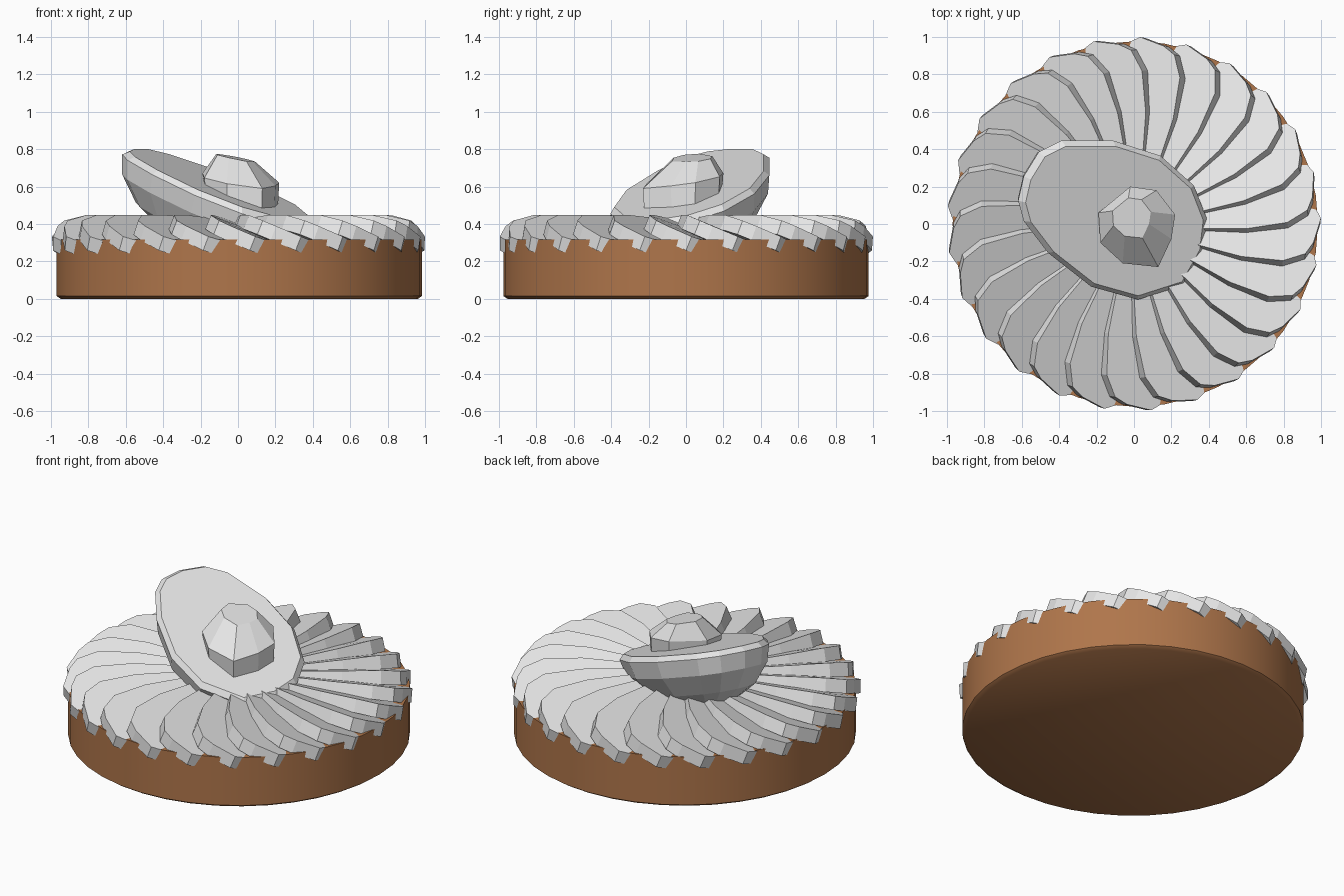
import bpy, bmesh
from math import radians, cos, sin, sqrt
from mathutils import Vector

if "Cube" in bpy.data.objects:
    bpy.data.objects.remove(bpy.data.objects["Cube"])


def material(name, rgb):
    m = bpy.data.materials.new(name)
    m.diffuse_color = (*rgb, 1)
    m.use_nodes = True
    m.node_tree.nodes["Principled BSDF"].inputs["Base Color"].default_value = m.diffuse_color
    return m


BROWN = material("baked brown", (0.43, 0.18, 0.07))
GREY = material("light grey", (0.8, 0.8, 0.8))


def loft(name, rings, mat):
    """Closed solid from a stack of rings with equal point counts."""
    bm = bmesh.new()
    vs = [[bm.verts.new(p) for p in r] for r in rings]
    n = len(rings[0])
    for a, b in zip(vs, vs[1:]):
        for i in range(n):
            j = (i + 1) % n
            bm.faces.new((a[i], a[j], b[j], b[i]))
    bm.faces.new(vs[0])
    bm.faces.new(vs[-1])
    bmesh.ops.recalc_face_normals(bm, faces=bm.faces)
    me = bpy.data.meshes.new(name)
    bm.to_mesh(me)
    bm.free()
    me.materials.append(mat)
    ob = bpy.data.objects.new(name, me)
    bpy.context.collection.objects.link(ob)
    return ob


# Round smooth base with a small bevel at the bottom
def circle(r, z, n=40):
    return [(0.007 + r * cos(radians(360 * i / n)), r * sin(radians(360 * i / n)), z)
            for i in range(n)]


base = loft("base", [circle(0.955, 0), circle(0.977, 0.015), circle(0.977, 0.318)], BROWN)
bpy.context.view_layer.objects.active = base
base.select_set(True)
bpy.ops.object.shade_smooth_by_angle(angle=radians(35))
base.select_set(False)

# Overlapping tilted fruit slices: (radius, angle from the slice axis)
SLICE = [(0.2, -14), (0.4, -11), (0.6, -10), (0.82, -7), (0.93, -3), (0.965, 1),
         (1.0, 8.5), (0.97, 12.5), (0.8, 13), (0.6, 12), (0.4, 12), (0.2, 10)]
COUNT, SLOPE, THICK = 25, 0.4, 0.08
normal = Vector((0, SLOPE, 1)).normalized()
top = []
for r, a in SLICE:
    t = r * sin(radians(a))
    drop = 0.05 * max(0, (r - 0.85) / 0.15)      # outer end droops
    top.append(Vector((r * cos(radians(a)), t, 0.407 - SLOPE * t - drop * 0.3)))
bottom = [p - normal * THICK for p in top]
first = loft("fruit_slice", [bottom, top], GREY)
for k in range(COUNT):
    ob = first if k == 0 else first.copy()
    if k:
        bpy.context.collection.objects.link(ob)
    ob.rotation_euler.z = radians(-50 + 360 / COUNT * k)

# Tilted half fruit resting on the slices
A, B, C = -0.337, 0.19, 0.571                     # cut plane z = Ax + By + C
up = Vector((-A, -B, 1)).normalized()
OUTLINE = [(-0.61, 0.12), (-0.58, 0.25), (-0.5, 0.38), (-0.38, 0.44), (-0.1, 0.44),
           (0.15, 0.36), (0.33, 0.2), (0.4, 0.02), (0.38, -0.15), (0.28, -0.33),
           (0.03, -0.41), (-0.22, -0.34), (-0.45, -0.16), (-0.58, 0.01)]


def half_ring(scale, depth):
    ring = []
    for x, y in OUTLINE:
        x, y = -0.1 + (x + 0.1) * scale, 0.03 + (y - 0.03) * scale
        ring.append(Vector((x, y, A * x + B * y + C)) - up * depth)
    return ring


loft("half_fruit", [half_ring(s, d) for s, d in
                    ((0.94, 0), (1, 0.03), (0.94, 0.13), (0.72, 0.25),
                     (0.45, 0.32), (0.15, 0.35))], GREY)

# Faceted stone in the half fruit
STONE = [(-0.02, 0.2), (0.12, 0.18), (0.22, 0.05), (0.2, -0.08),
         (0.13, -0.23), (-0.06, -0.21), (-0.18, -0.1), (-0.19, 0.06)]
rings = [[(x * 0.97, y * 0.97, A * x + B * y + C - 0.02) for x, y in STONE],
         [(x, y, 0.64 - 0.12 * x + 0.15 * y) for x, y in STONE],
         [(x * 0.5 - 0.02, y * 0.5 + 0.04, 0.755 - 0.1 * x + 0.03 * y) for x, y in STONE]]
loft("stone", rings, GREY)
